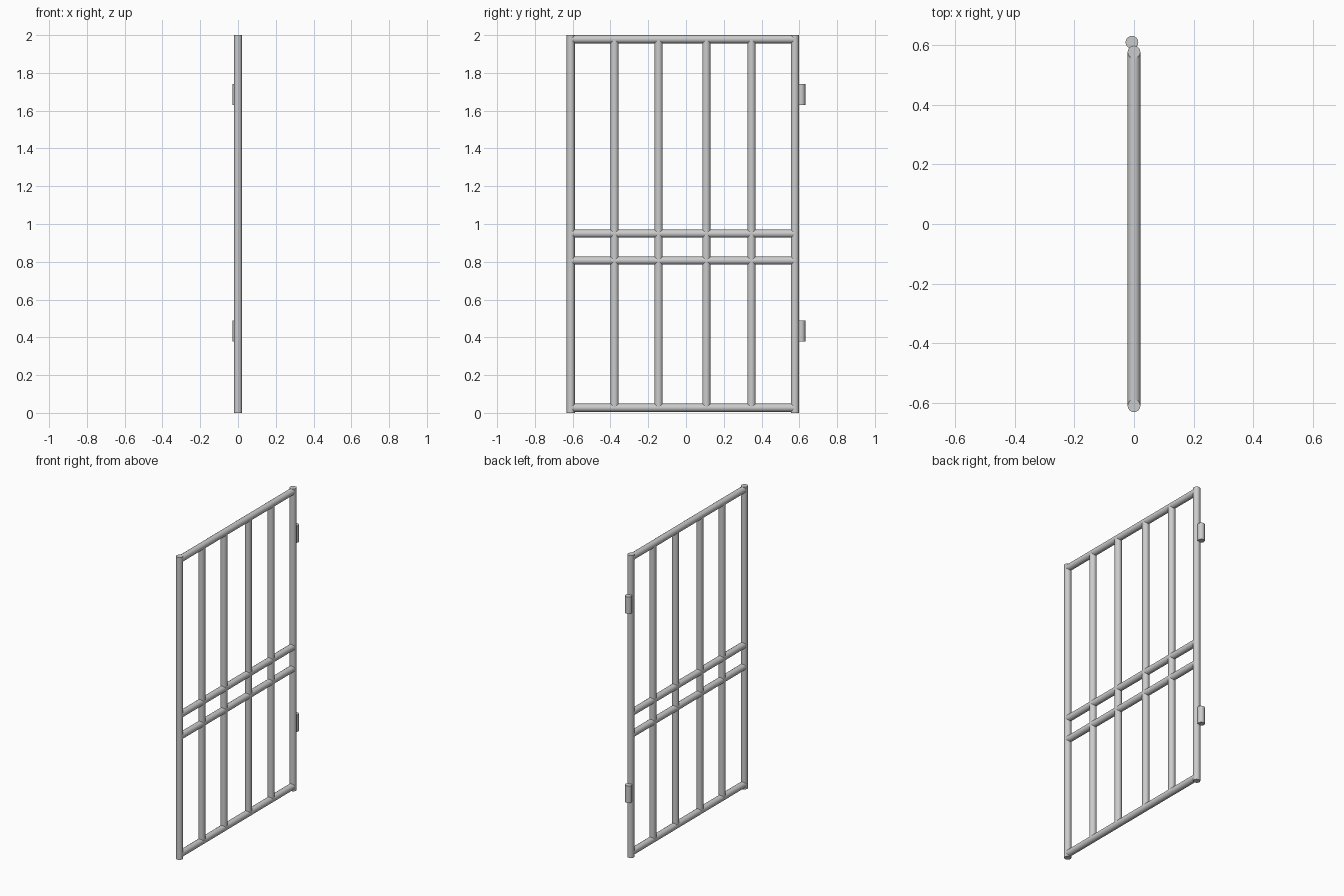
import bpy, math
from mathutils import Vector

if "Cube" in bpy.data.objects:
    bpy.data.objects.remove(bpy.data.objects["Cube"])

R = 0.0215

def tube(name, a, b, r=R, sides=16):
    a, b = Vector(a), Vector(b)
    d = b - a
    bpy.ops.mesh.primitive_cylinder_add(vertices=sides, radius=r, depth=d.length,
                                        location=(a + b) / 2)
    o = bpy.context.object
    o.name = name
    if abs(d.y) > 1e-6:
        o.rotation_euler = (math.pi / 2, 0, 0)
    bpy.ops.object.shade_smooth_by_angle(angle=math.radians(30))
    return o

LEFT, RIGHT = -0.61, 0.577
BOTTOM, TOP = 0.027, 1.978

# Outer posts
tube("post_free_side", (0, LEFT, 0), (0, LEFT, 2))
tube("post_hinge_side", (0, RIGHT, 0), (0, RIGHT, 2))

# Horizontal rails
for name, z in (("bottom_rail", BOTTOM), ("lower_middle_rail", 0.806),
                ("upper_middle_rail", 0.949), ("top_rail", TOP)):
    tube(name, (0, LEFT, z), (0, RIGHT, z))

# Upright bars
for i, y in enumerate((-0.378, -0.145, 0.108, 0.347)):
    tube(f"upright_bar_{i + 1}", (0, y, BOTTOM), (0, y, TOP))

# Hinge barrels
for name, z in (("lower_hinge", 0.434), ("upper_hinge", 1.685)):
    tube(name, (-0.007, 0.61, z - 0.056), (-0.007, 0.61, z + 0.056))
